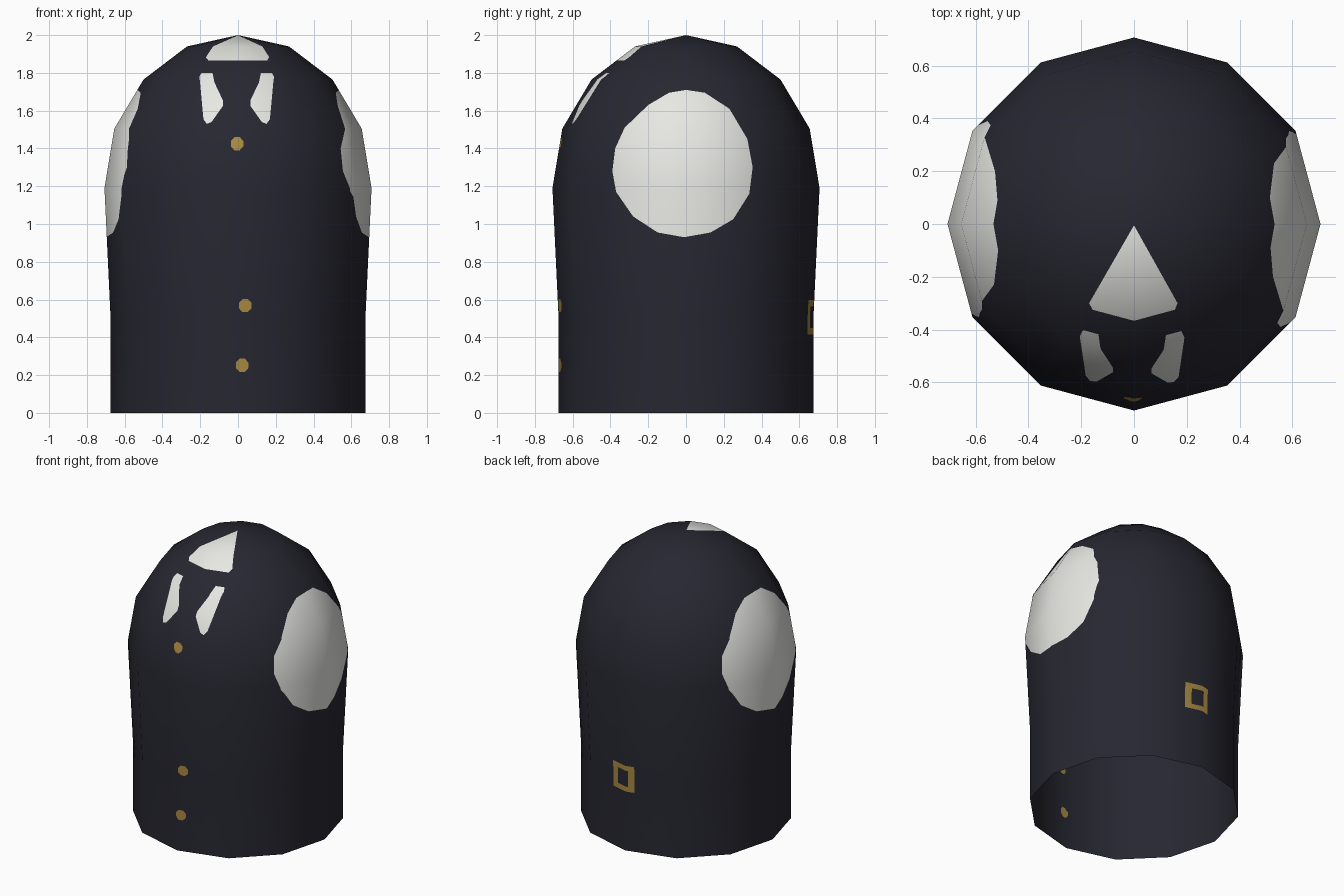
import bpy, bmesh, math
from mathutils import Vector

if "Cube" in bpy.data.objects:
    bpy.data.objects.remove(bpy.data.objects["Cube"])

# Flat colours
NAVY, WHITE, GOLD = 0, 1, 2
colours = [("dark_navy", (0.020, 0.020, 0.031)),
           ("off_white", (0.84, 0.84, 0.81)),
           ("gold", (0.40, 0.25, 0.055))]

# Shell: a profile (radius, height) spun in twelve steps, open at the bottom
profile = [(0.675, 0), (0.675, 0.51), (0.707, 1.19), (0.655, 1.505),
           (0.50, 1.765), (0.27, 1.94), (0, 2)]
bm = bmesh.new()
verts = [bm.verts.new((0, -r, z)) for r, z in profile]
edges = [bm.edges.new(pair) for pair in zip(verts, verts[1:])]
bmesh.ops.spin(bm, geom=verts + edges, cent=(0, 0, 0), axis=(0, 0, 1),
               angle=2 * math.pi, steps=12)
bmesh.ops.remove_doubles(bm, verts=bm.verts[:], dist=1e-4)
bmesh.ops.recalc_face_normals(bm, faces=bm.faces[:])
first = next(iter(bm.faces))
if first.normal.dot(first.calc_center_median() - Vector((0, 0, 1))) < 0:
    bmesh.ops.reverse_faces(bm, faces=bm.faces[:])
bm.normal_update()

# Remember the smooth normals so the cuts do not disturb the shading
layer = bm.verts.layers.float_vector.new("smooth_normal")
for v in bm.verts:
    v[layer] = v.normal


def paint(poly, axes, facing, material):
    """Cut a convex outline into the shell along one axis and colour it."""
    a, b = axes
    pts = [Vector(p) for p in poly]
    n = len(pts)
    if sum(pts[i - 1].cross(pts[i]) for i in range(n)) < 0:
        pts.reverse()
    lo = [min(p[k] for p in pts) for k in (0, 1)]
    hi = [max(p[k] for p in pts) for k in (0, 1)]
    bm.normal_update()
    faces = []
    for f in bm.faces:
        if f.normal.dot(Vector(facing)) < 0.02:
            continue
        if all(min(v.co[ax] for v in f.verts) < hi[k] and
               max(v.co[ax] for v in f.verts) > lo[k]
               for k, ax in enumerate(axes)):
            faces.append(f)
    for i in range(n):
        p, d = pts[i - 1], pts[i] - pts[i - 1]
        co, no = Vector((0, 0, 0)), Vector((0, 0, 0))
        co[a], co[b] = p
        no[a], no[b] = d.y, -d.x
        no.normalize()
        geom = set(faces)
        for f in faces:
            geom.update(f.edges)
            geom.update(f.verts)
        res = bmesh.ops.bisect_plane(bm, geom=list(geom), dist=1e-5,
                                     plane_co=co, plane_no=no)
        faces = [f for f in res["geom"] if isinstance(f, bmesh.types.BMFace)
                 and (f.calc_center_median() - co).dot(no) < 0]
    for f in faces:
        f.material_index = material


XY, XZ, YZ = (0, 1), (0, 2), (1, 2)
FRONT, BACK, UP = (0, -1, 0), (0, 1, 0), (0, 0, 1)

# Round side patches, the left one turned half way round
side = [(0.0, 1.71), (0.1, 1.695), (0.23, 1.61), (0.325, 1.45), (0.353, 1.3),
        (0.335, 1.16), (0.25, 1.025), (0.13, 0.955), (-0.01, 0.93),
        (-0.15, 0.955), (-0.28, 1.04), (-0.37, 1.17), (-0.39, 1.28),
        (-0.375, 1.4), (-0.325, 1.51), (-0.2, 1.63), (-0.09, 1.695)]
for s in (1, -1):
    paint([(s * y, z) for y, z in side], YZ, (s, 0, 0), WHITE)

# Crest patch on the crown
paint([(0, -0.005), (-0.17, -0.30), (-0.157, -0.325), (0, -0.367),
       (0.155, -0.325), (0.165, -0.30)], XY, UP, WHITE)

# Eye patches, each a narrow top joined to a wider bottom
eye_top = [(-0.193, 1.80), (-0.135, 1.80), (-0.125, 1.75), (-0.201, 1.75),
           (-0.205, 1.78)]
eye_low = [(-0.201, 1.75), (-0.125, 1.75), (-0.08, 1.655), (-0.08, 1.625),
           (-0.14, 1.54), (-0.165, 1.53), (-0.183, 1.555)]
for part in (eye_top, eye_low):
    paint(part, XZ, FRONT, WHITE)
    paint([(-x - 0.014, z) for x, z in part], XZ, FRONT, WHITE)

# Front buttons
for cx, cz in ((-0.005, 1.425), (0.038, 0.568), (0.022, 0.252)):
    paint([(cx + 0.036 * math.cos(math.pi * (k + 0.5) / 4),
            cz + 0.038 * math.sin(math.pi * (k + 0.5) / 4))
           for k in range(8)], XZ, FRONT, GOLD)


# Square buckle on the back: a gold plate with a dark middle
def rect(x0, x1, z0, z1):
    return [(x0, z0), (x1, z0), (x1, z1), (x0, z1)]


paint(rect(-0.06, 0.115, 0.415, 0.598), XZ, BACK, GOLD)
paint(rect(-0.018, 0.07, 0.45, 0.563), XZ, BACK, NAVY)

# Finish the object
normals = [v[layer].normalized() for v in bm.verts]
bm.verts.layers.float_vector.remove(layer)
for f in bm.faces:
    f.smooth = True
mesh = bpy.data.meshes.new("body_shell")
bm.to_mesh(mesh)
bm.free()
for name, rgb in colours:
    mat = bpy.data.materials.new(name)
    mat.diffuse_color = (*rgb, 1)
    mat.use_nodes = True
    mat.node_tree.nodes["Principled BSDF"].inputs["Base Color"].default_value = mat.diffuse_color
    mesh.materials.append(mat)
mesh.normals_split_custom_set_from_vertices(normals)
body = bpy.data.objects.new("body_shell", mesh)
bpy.context.collection.objects.link(body)
